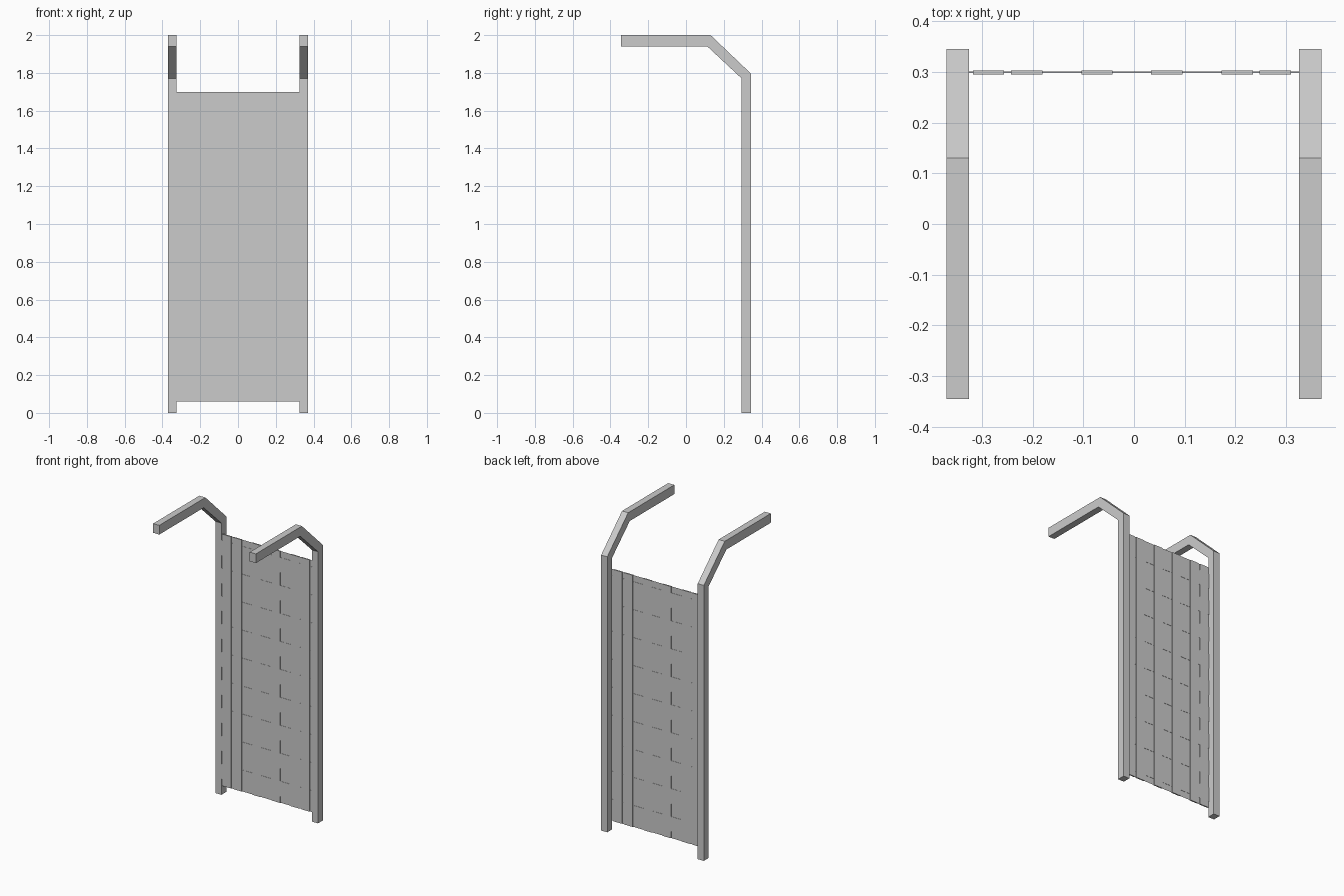
import bpy, bmesh

if "Cube" in bpy.data.objects:
    bpy.data.objects.remove(bpy.data.objects["Cube"])

def make(name, bm):
    bmesh.ops.recalc_face_normals(bm, faces=bm.faces[:])
    me = bpy.data.meshes.new(name)
    bm.to_mesh(me)
    bm.free()
    ob = bpy.data.objects.new(name, me)
    bpy.context.collection.objects.link(ob)
    return ob

def box(name, x0, x1, y0, y1, z0, z1):
    bm = bmesh.new()
    bmesh.ops.create_cube(bm, size=1)
    for v in bm.verts:
        v.co = (x1 if v.co.x > 0 else x0, y1 if v.co.y > 0 else y0, z1 if v.co.z > 0 else z0)
    return make(name, bm)

# bent posts: side profile extruded across x
PROFILE = [(0.345, 0), (0.345, 1.795), (0.13, 2.0), (-0.345, 2.0),
           (-0.345, 1.94), (0.113, 1.94), (0.295, 1.77), (0.295, 0)]
for side, x0 in (("left", -0.37), ("right", 0.326)):
    bm = bmesh.new()
    face = bm.faces.new([bm.verts.new((x0, y, z)) for y, z in PROFILE])
    ext = bmesh.ops.extrude_face_region(bm, geom=[face])
    moved = [g for g in ext["geom"] if isinstance(g, bmesh.types.BMVert)]
    bmesh.ops.translate(bm, verts=moved, vec=(0.044, 0, 0))
    make(side + "_bent_post", bm)

# thin backing sheet between the posts
Y, Z0, Z1 = 0.299, 0.06, 1.70
bm = bmesh.new()
bm.faces.new([bm.verts.new(p) for p in
              ((-0.326, Y, Z0), (0.326, Y, Z0), (0.326, Y, Z1), (-0.326, Y, Z1))])
make("backing_sheet", bm)

# vertical slats
for i, x in enumerate((-0.287, -0.212, -0.073, 0.065, 0.204, 0.279)):
    box(f"vertical_slat_{i}", x - 0.031, x + 0.031, Y - 0.004, Y + 0.004, Z0, Z1)

# horizontal woven bands, seen between the slats
ROWS = 9
pitch = (Z1 - Z0) / ROWS
for i in range(ROWS):
    z = Z0 + (i + 0.5) * pitch
    box(f"horizontal_band_{i}", -0.326, 0.326, Y - 0.0015, Y + 0.0015, z - pitch * 0.27, z + pitch * 0.27)
